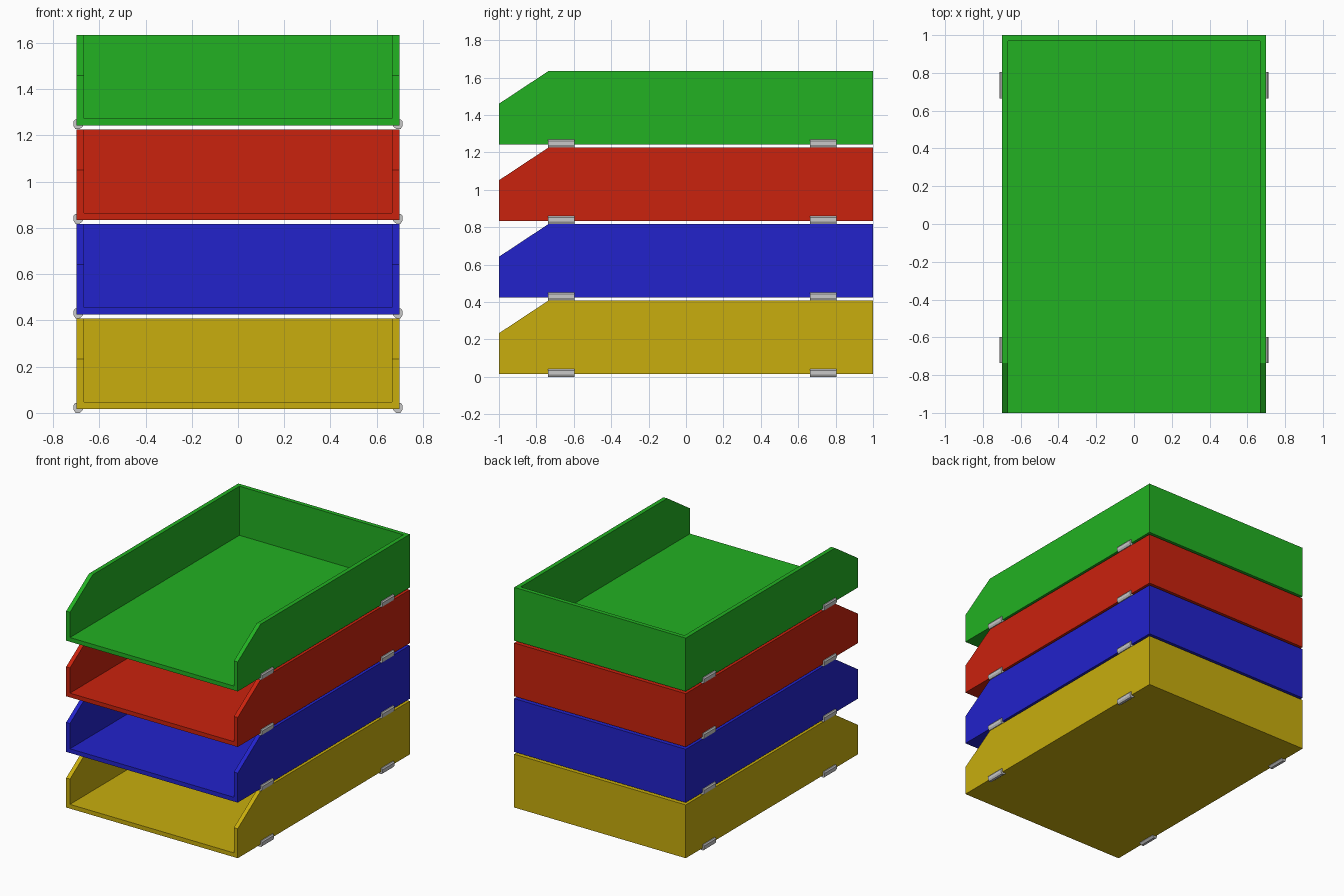
import bpy, bmesh

if "Cube" in bpy.data.objects:
    bpy.data.objects.remove(bpy.data.objects["Cube"])

W, Z0, H, PITCH, WALL = 0.698, 0.016, 0.392, 0.409, 0.031


def material(name, rgb):
    m = bpy.data.materials.new(name)
    m.diffuse_color = (*rgb, 1)
    m.use_nodes = True
    m.node_tree.nodes["Principled BSDF"].inputs["Base Color"].default_value = m.diffuse_color
    return m


def add_object(name, bm, mat):
    me = bpy.data.meshes.new(name)
    bm.to_mesh(me)
    bm.free()
    me.materials.append(mat)
    ob = bpy.data.objects.new(name, me)
    bpy.context.collection.objects.link(ob)
    return ob


def tray(name, z, mat):
    # Open-fronted shell: two sloped sides, floor and back, thickened inward
    bm = bmesh.new()
    prof = [(-1, z), (1, z), (1, z + H), (-0.735, z + H), (-1, z + 0.217)]
    left = [bm.verts.new((-W, y, h)) for y, h in prof]
    right = [bm.verts.new((W, y, h)) for y, h in prof]
    bm.faces.new(right)
    bm.faces.new(left[::-1])
    bm.faces.new((left[0], left[1], right[1], right[0]))
    bm.faces.new((left[1], left[2], right[2], right[1]))
    ob = add_object(name, bm, mat)
    s = ob.modifiers.new("wall", 'SOLIDIFY')
    s.thickness = WALL
    s.offset = -1
    s.use_even_offset = True


def clip(name, side, y0, y1, z, mat):
    # Small chamfered bracket wrapped around the lower edge of a tray
    prof = [(0.698, 0.043), (0.704, 0.043), (0.711, 0.034), (0.711, 0.013),
            (0.703, 0.0), (0.685, 0.0), (0.67, 0.013), (0.67, 0.016), (0.698, 0.016)]
    bm = bmesh.new()
    f = bm.faces.new([bm.verts.new((side * x, y0, z + h)) for x, h in prof])
    ext = bmesh.ops.extrude_face_region(bm, geom=[f])
    vs = [v for v in ext["geom"] if isinstance(v, bmesh.types.BMVert)]
    bmesh.ops.translate(bm, vec=(0, y1 - y0, 0), verts=vs)
    bmesh.ops.recalc_face_normals(bm, faces=bm.faces)
    add_object(name, bm, mat)


metal = material("light_grey", (0.58, 0.58, 0.58))
colours = [("yellow", (0.58, 0.42, 0.004)), ("blue", (0.016, 0.016, 0.6)),
           ("red", (0.59, 0.016, 0.004)), ("green", (0.016, 0.44, 0.016))]

# Four stacked trays, each with four clips
for i, (cname, rgb) in enumerate(colours):
    tray(cname + "_tray", i * PITCH + Z0, material(cname, rgb))
    for side, sname in ((-1, "left"), (1, "right")):
        for y0, y1, end in ((-0.737, -0.597, "front"), (0.664, 0.804, "back")):
            clip(f"{cname}_clip_{sname}_{end}", side, y0, y1, i * PITCH, metal)
